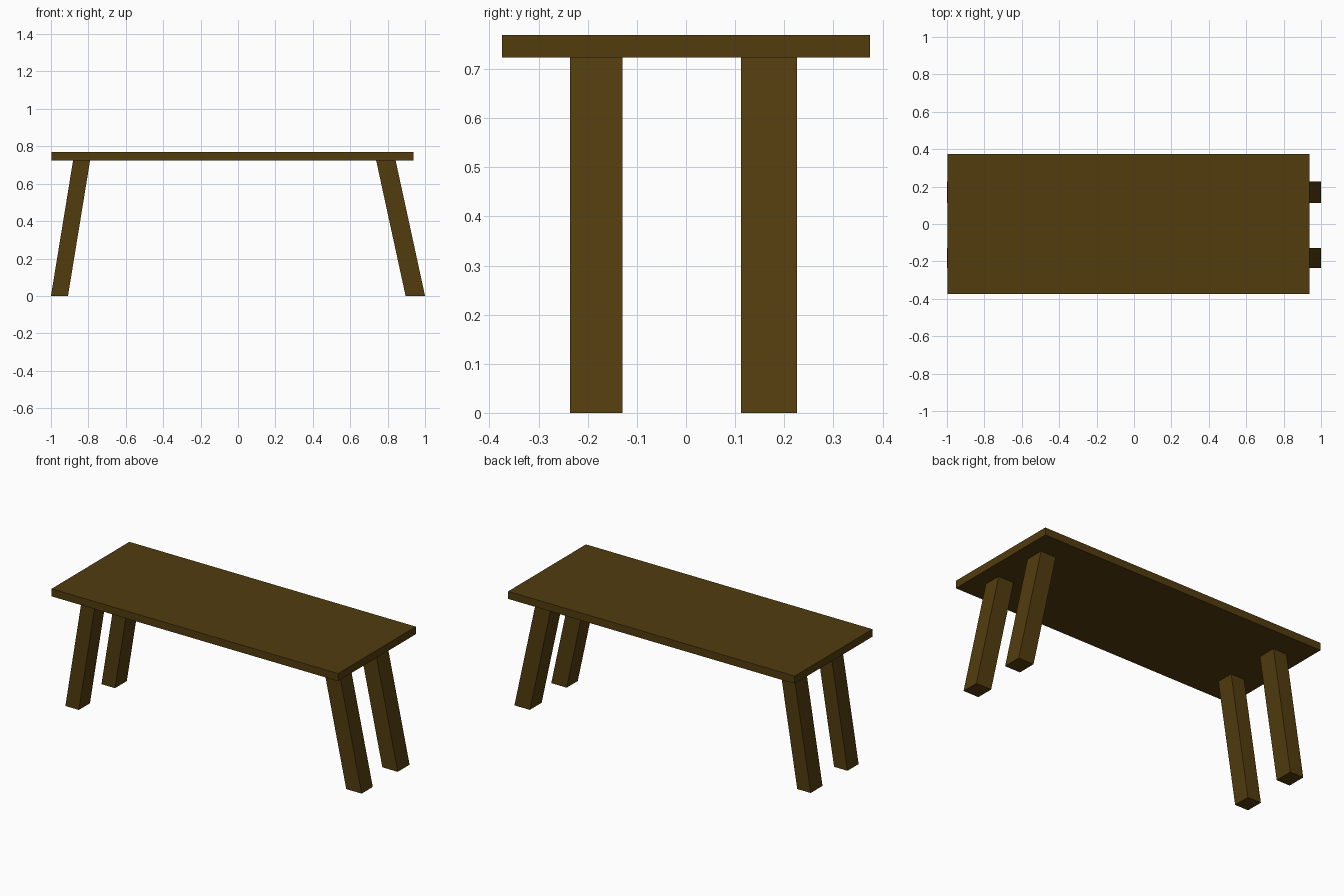
import bpy
import bmesh

if "Cube" in bpy.data.objects:
    bpy.data.objects.remove(bpy.data.objects["Cube"])

wood = bpy.data.materials.new("dark brown wood")
wood.diffuse_color = (0.084, 0.045, 0.0045, 1.0)
wood.use_nodes = True
wood.node_tree.nodes["Principled BSDF"].inputs["Base Color"].default_value = wood.diffuse_color


def prism(name, bottom, top, z0, z1):
    """Six-sided block between two (x0, x1, y0, y1) rectangles."""
    bm = bmesh.new()
    rings = []
    for (x0, x1, y0, y1), z in ((bottom, z0), (top, z1)):
        rings.append([bm.verts.new((x, y, z))
                      for x, y in ((x0, y0), (x1, y0), (x1, y1), (x0, y1))])
    low, high = rings
    bm.faces.new(low[::-1])
    bm.faces.new(high)
    for i in range(4):
        j = (i + 1) % 4
        bm.faces.new((low[i], low[j], high[j], high[i]))
    mesh = bpy.data.meshes.new(name)
    bm.to_mesh(mesh)
    bm.free()
    mesh.materials.append(wood)
    obj = bpy.data.objects.new(name, mesh)
    bpy.context.collection.objects.link(obj)
    return obj


# Tabletop slab
UNDERSIDE, TOP = 0.723, 0.769
slab = (-0.996, 0.938, -0.375, 0.375)
prism("tabletop", slab, slab, UNDERSIDE, TOP)

# Splayed legs: foot and head extents along x, then depth along y
sides = {"left": ((-1.0, -0.909), (-0.882, -0.791)),
         "right": ((0.896, 1.0), (0.739, 0.843))}
rows = {"front": (-0.236, -0.129), "back": (0.112, 0.226)}
for side, (foot, head) in sides.items():
    for row, depth in rows.items():
        prism(f"{row}_{side}_leg", foot + depth, head + depth, 0.0, UNDERSIDE)
